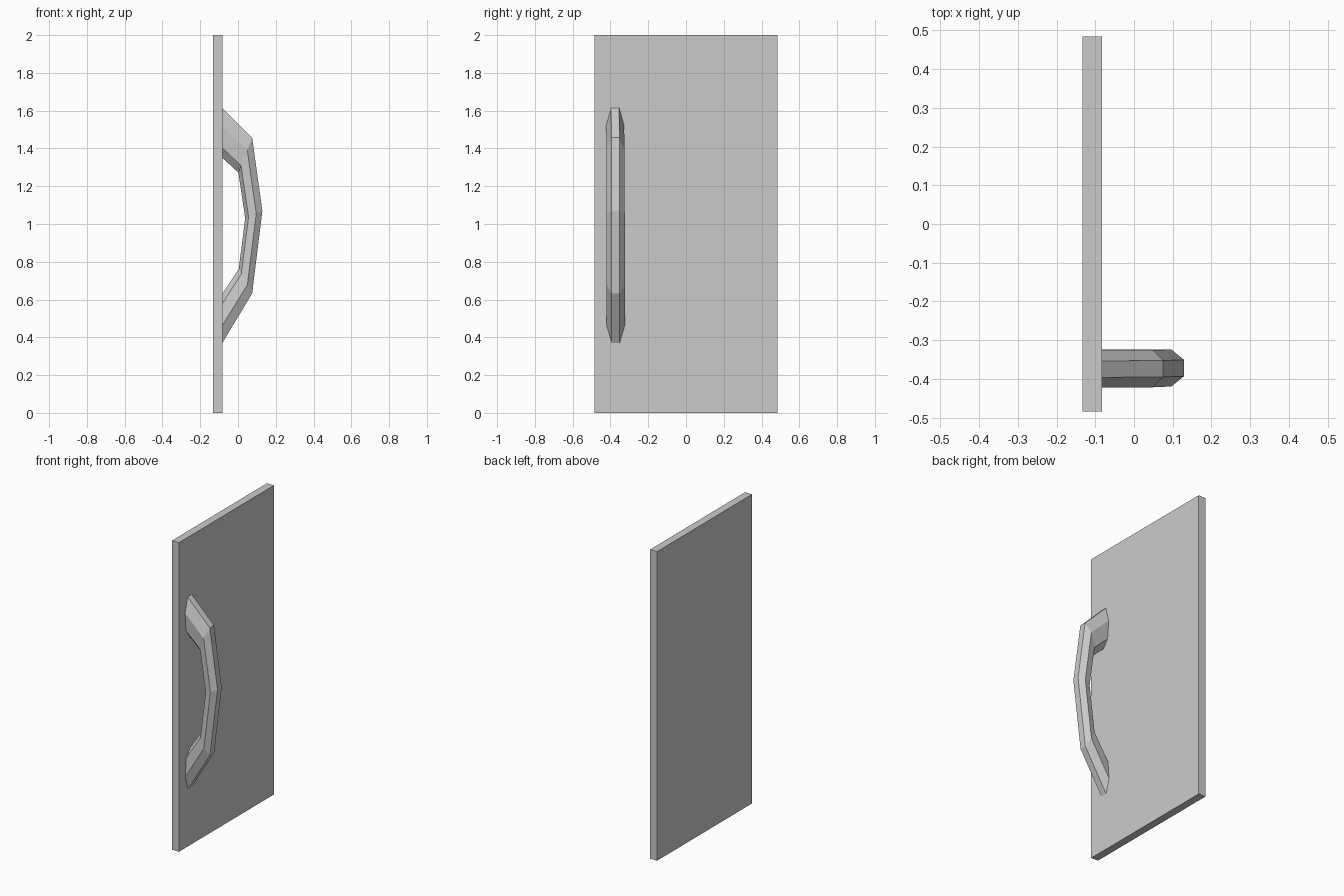
import bpy, bmesh, math
from mathutils import Vector

if "Cube" in bpy.data.objects:
    bpy.data.objects.remove(bpy.data.objects["Cube"])


def finish(name, bm):
    bmesh.ops.recalc_face_normals(bm, faces=bm.faces)
    mesh = bpy.data.meshes.new(name)
    bm.to_mesh(mesh)
    bm.free()
    obj = bpy.data.objects.new(name, mesh)
    bpy.context.collection.objects.link(obj)
    return obj


# Door panel: thin upright slab
bm = bmesh.new()
bmesh.ops.create_cube(bm, size=1)
bmesh.ops.scale(bm, vec=(0.05, 0.97, 2.0), verts=bm.verts)
bmesh.ops.translate(bm, vec=(-0.108, 0, 1.0), verts=bm.verts)
finish("door_panel", bm)

# Pull handle: seven-sided bar swept through five mitred stations
# each station: outer (x, z), inner (x, z), centre y
stations = [
    ((-0.083, 1.615), (-0.083, 1.350), -0.375),
    ((0.075, 1.457), (0.002, 1.272), -0.374),
    ((0.129, 1.070), (0.038, 1.030), -0.372),
    ((0.075, 0.632), (0.004, 0.762), -0.372),
    ((-0.083, 0.370), (-0.083, 0.630), -0.372),
]
SIDES, RADIUS = 7, 0.049
flat = math.cos(math.pi / SIDES)

bm = bmesh.new()
rings = []
for outer, inner, y in stations:
    a = Vector((outer[0], y, outer[1]))
    b = Vector((inner[0], y, inner[1]))
    ring = []
    for i in range(SIDES):
        ang = (i + 0.5) * 2 * math.pi / SIDES
        t = (flat - math.cos(ang)) / (flat + 1)
        p = a.lerp(b, t)
        p.y += RADIUS * math.sin(ang)
        ring.append(bm.verts.new(p))
    rings.append(ring)
for r0, r1 in zip(rings, rings[1:]):
    for i in range(SIDES):
        j = (i + 1) % SIDES
        bm.faces.new((r0[i], r0[j], r1[j], r1[i]))
bm.faces.new(rings[0])
bm.faces.new(rings[-1])
finish("pull_handle", bm)
